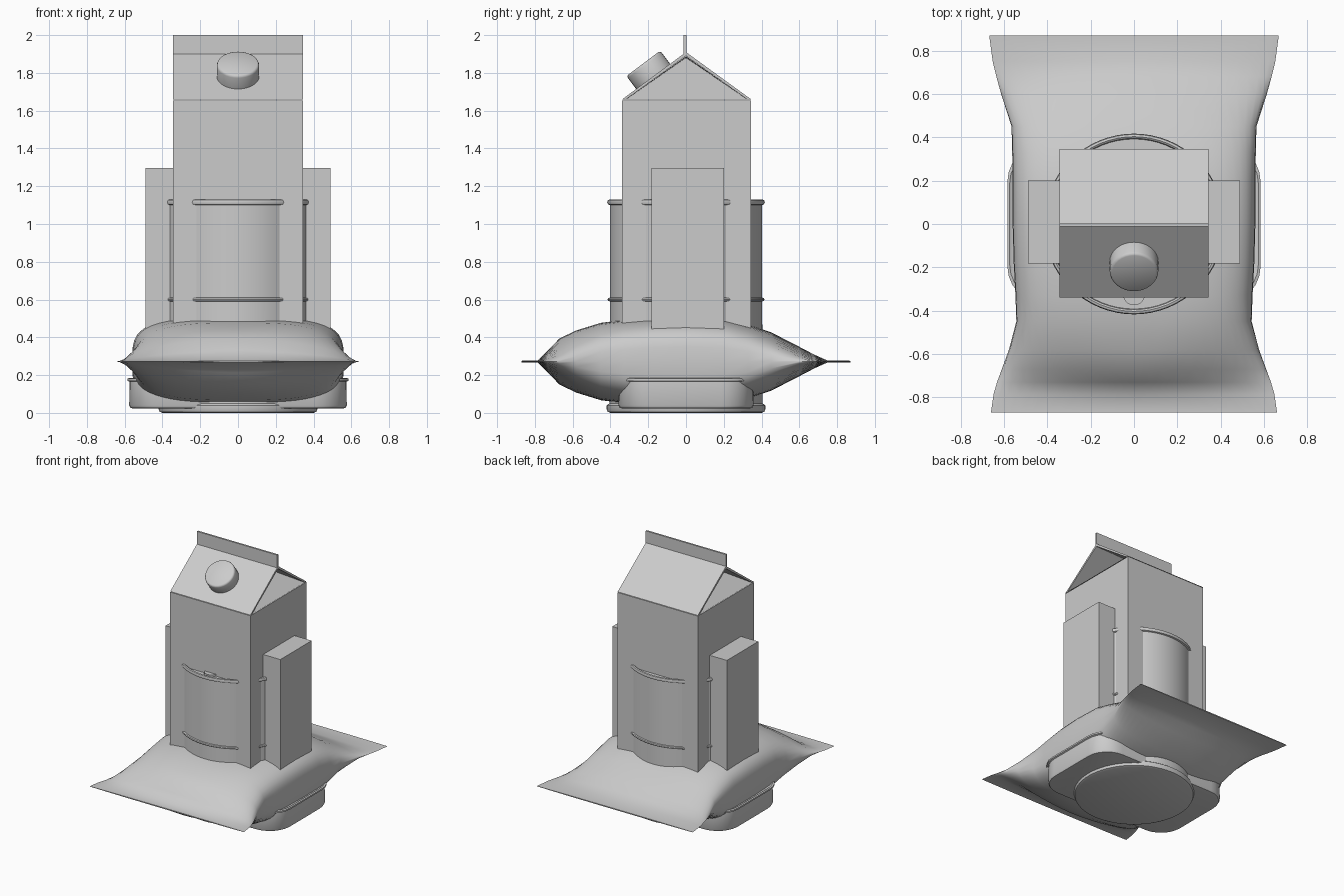
import bpy, bmesh, math
from mathutils import Vector, Matrix

if "Cube" in bpy.data.objects:
    bpy.data.objects.remove(bpy.data.objects["Cube"])


def finish(bm, name, smooth=None):
    bmesh.ops.recalc_face_normals(bm, faces=bm.faces)
    me = bpy.data.meshes.new(name)
    bm.to_mesh(me)
    bm.free()
    ob = bpy.data.objects.new(name, me)
    bpy.context.collection.objects.link(ob)
    if smooth:
        bpy.ops.object.select_all(action='DESELECT')
        ob.select_set(True)
        bpy.context.view_layer.objects.active = ob
        bpy.ops.object.shade_smooth_by_angle(angle=math.radians(smooth))
    return ob


def loft(rings, name, smooth=None):
    """Skin a list of equal-length closed rings and cap both ends."""
    bm = bmesh.new()
    rs = [[bm.verts.new(p) for p in r] for r in rings]
    n = len(rs[0])
    for a, b in zip(rs, rs[1:]):
        for i in range(n):
            j = (i + 1) % n
            bm.faces.new((a[i], a[j], b[j], b[i]))
    bm.faces.new(rs[0])
    bm.faces.new(rs[-1])
    return finish(bm, name, smooth)


def circle(r, z, n):
    return [Vector((r * math.cos(2 * math.pi * i / n), r * math.sin(2 * math.pi * i / n), z))
            for i in range(n)]


def rounded_rect(hx, hy, rad, z, k=6):
    pts = []
    for q, (sx, sy) in enumerate([(1, 1), (-1, 1), (-1, -1), (1, -1)]):
        for i in range(k + 1):
            a = math.pi / 2 * (q + i / k)
            pts.append(Vector((sx * (hx - rad) + rad * math.cos(a),
                               sy * (hy - rad) + rad * math.sin(a), z)))
    return pts


def box(name, x0, x1, y0, y1, z0, z1, dent=None):
    bm = bmesh.new()
    bmesh.ops.create_cube(bm, size=1)
    for v in bm.verts:
        v.co = Vector((x1 if v.co.x > 0 else x0, y1 if v.co.y > 0 else y0,
                       z1 if v.co.z > 0 else z0))
    if dent:
        v = [v for v in bm.verts if v.co.x == x1 and v.co.y == y0 and v.co.z == z1]
        bmesh.ops.bevel(bm, geom=v, offset=dent, affect='VERTICES', segments=1, profile=0.5)
        for v in bm.verts:
            if v.co.z < z1 and v.co.z > z1 - dent * 1.1:
                v.co.z = z1 - 0.03
    return finish(bm, name)


# Carton: body, folded-in gable ends, overhanging roof panels, top fin
W, F, B, EAVE, RIDGE = 0.343, -0.338, 0.345, 1.66, 1.91
box("carton_body", -W, W, F, B, 0.12, EAVE - 0.005)

for label, y in (("front", F), ("back", B)):
    section = [(y, EAVE), (0, RIDGE), (0, RIDGE - 0.02), (y * 0.94, EAVE)]
    loft([[Vector((x, a, b)) for a, b in section] for x in (-W, W)], "carton_roof_" + label)

for label, s in (("left", -1), ("right", 1)):
    bm = bmesh.new()
    a, b, p, r = [bm.verts.new(c) for c in (
        (s * W, F * 0.94, EAVE), (s * W, B * 0.94, EAVE),
        (s * 0.02, 0, RIDGE - 0.03), (s * W, 0, RIDGE - 0.022))]
    for f in ((a, b, p), (a, p, r), (b, r, p)):
        bm.faces.new(f)
    finish(bm, "carton_gable_fold_" + label)

box("carton_fin", -W, W, -0.012, 0.002, RIDGE - 0.02, 2.0)

# Screw cap on the front slope
tilt = (Matrix.Translation((0, -0.173, 1.78)) @
        Vector((0, -0.6, 0.8)).to_track_quat('Z', 'Y').to_matrix().to_4x4())
loft([[tilt @ p for p in circle(r, z, 32)] for r, z in
      ((0.112, -0.01), (0.112, 0.075), (0.108, 0.084), (0.1, 0.088))], "carton_cap", 40)

# Drum with rolled rims and a middle hoop
drum = [(0.40, 0.0), (0.415, 0.006), (0.42, 0.02), (0.42, 0.04), (0.406, 0.05),
        (0.403, 0.59), (0.412, 0.593), (0.415, 0.6), (0.412, 0.607), (0.403, 0.61),
        (0.403, 1.10), (0.413, 1.104), (0.417, 1.115), (0.413, 1.127), (0.403, 1.13),
        (0.395, 1.125), (0.392, 1.11)]
loft([circle(r, z, 64) for r, z in drum], "drum", 40)
loft([[p + Vector((0, -0.325, 0)) for p in circle(0.05, z, 20)] for z in (1.105, 1.125)],
     "drum_tab", 40)

# Flat box with one crushed corner
box("flat_box", -0.49, 0.49, -0.183, 0.2, 0.12, 1.297, dent=0.09)

# Pillow bag: y, half width, half height, section exponent
stations = [(-0.87, 0.66, 0.004, 2), (-0.785, 0.648, 0.005, 1.5), (-0.73, 0.632, 0.06, 1.4),
            (-0.67, 0.61, 0.122, 1.7), (-0.58, 0.577, 0.165, 2.3), (-0.45, 0.543, 0.205, 3),
            (-0.33, 0.547, 0.22, 3.3), (-0.18, 0.555, 0.23, 3.6), (0.0, 0.56, 0.232, 3.7),
            (0.2, 0.56, 0.226, 3.6), (0.33, 0.562, 0.195, 3.2), (0.45, 0.565, 0.155, 2.8),
            (0.6, 0.613, 0.078, 1.8), (0.68, 0.635, 0.036, 1.5), (0.75, 0.652, 0.005, 1.5),
            (0.87, 0.668, 0.004, 2)]


def bag_ring(y, w, h, e, n=48):
    pts = []
    for i in range(n):
        c, s = math.cos(2 * math.pi * i / n), math.sin(2 * math.pi * i / n)
        pts.append(Vector((w * math.copysign(abs(c) ** (2 / e), c), y,
                           0.272 + h * math.copysign(abs(s) ** (2 / e), s))))
    return pts


loft([bag_ring(*s) for s in stations], "pillow_bag", 50)

# Shallow tin with rounded corners and a raised rim
tin = [(0.02, 0.024), (0.008, 0.027), (0.002, 0.04), (0.004, 0.165), (-0.006, 0.17),
       (-0.006, 0.182), (0.004, 0.186), (0.015, 0.178)]
loft([rounded_rect(0.578 - d, 0.36 - d, 0.17, z) for d, z in tin], "tin", 40)
